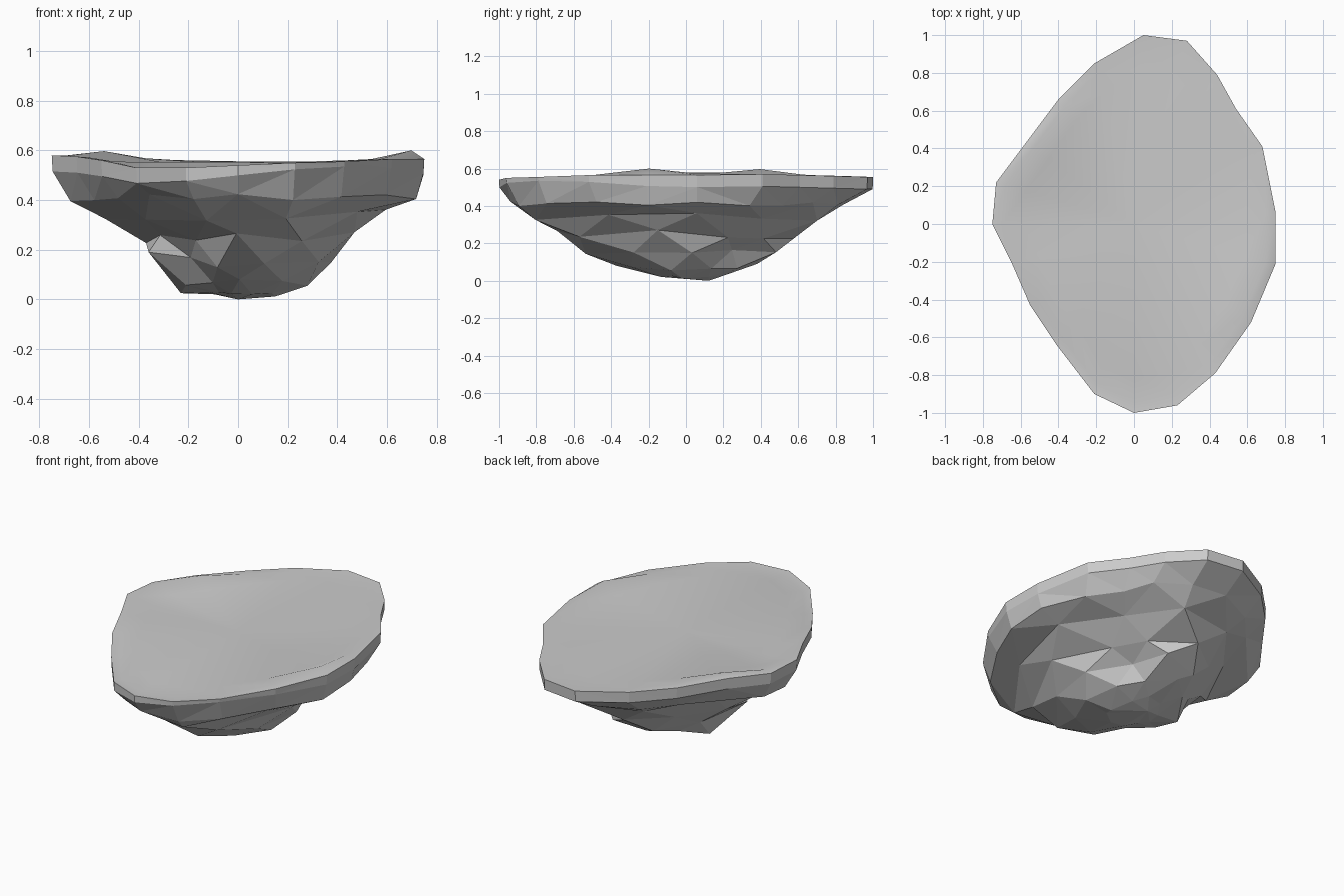
import bpy, bmesh, math, random
from mathutils import Vector

if "Cube" in bpy.data.objects:
    bpy.data.objects.remove(bpy.data.objects["Cube"])

random.seed(4)

# Plateau outline (x, y, rim height), clockwise from the back
outline = [(.05, 1, .555), (.28, .97, .555), (.44, .79, .56), (.54, .61, .565), (.68, .41, .57),
           (.75, .06, .565), (.75, -.21, .565), (.62, -.52, .565), (.43, -.79, .555), (.23, -.96, .55),
           (0, -1, .54), (-.21, -.9, .53), (-.41, -.64, .53), (-.55, -.43, .56), (-.65, -.2, .575),
           (-.75, 0, .58), (-.73, .22, .575), (-.58, .42, .58), (-.4, .66, .565), (-.21, .85, .56)]
N = len(outline)

# Underside sections: height, x min, x max, y min, y max, recess depth, jitter
sections = [(.41, -.67, .71, -.93, .85, .0, .012),
            (.34, -.52, .59, -.83, .71, .05, .018),
            (.25, -.40, .45, -.70, .58, .20, .02),
            (.15, -.32, .40, -.56, .49, .26, .02),
            (.07, -.25, .30, -.37, .38, .24, .01),
            (.025, -.12, .17, -.14, .22, .1, .005)]

bm = bmesh.new()


def ring(points):
    return [bm.verts.new(p) for p in points]


def bridge(a, b):
    return [bm.faces.new((a[i], a[(i + 1) % N], b[(i + 1) % N], b[i])) for i in range(N)]


def fan(loop, centre):
    c = bm.verts.new(centre)
    return [bm.faces.new((loop[i], loop[(i + 1) % N], c)) for i in range(N)]


def lobe(angle, centre, width):
    d = (angle - centre + math.pi) % (2 * math.pi) - math.pi
    return math.exp(-(d / width) ** 2)


# Flat top with a raised lip on the left back and the right
rim = ring(outline)
lip, dish = [], []
for x, y, z in outline:
    a = math.atan2(y, x)
    bump = .038 * lobe(a, -.25, .3) + .02 * lobe(a, 2.5, .35)
    lip.append((x * .93, y * .94, min(z + bump - .003, .606)))
    dish.append((x * .78, y * .82, .553))
lip, dish = ring(lip), ring(dish)
top_faces = bridge(rim, lip) + bridge(lip, dish) + fan(dish, (0, 0, .55))

# Thin rim band, thinnest at the front right
band = []
for x, y, z in outline:
    a = math.atan2(y, x)
    band.append((x * .995, y * .998, z - .065 + .045 * lobe(a, -1.1, .6)))
prev = ring(band)
bridge(rim, prev)

# Faceted rock below, with notches at front left and back right
for k, (z, x0, x1, y0, y1, depth, jit) in enumerate(sections):
    offsets = [[random.uniform(-jit, jit) for axis in range(3)] for i in range(N)]
    pts = []
    for i in range(N):
        # Lower rings use every second corner, staggered, for bigger facets
        s = (i - i % 2 + k % 2) % N if k > 0 else i
        x, y, _ = outline[s]
        u, v = x / .75, y
        a = math.atan2(v, u)
        cut = 1 - depth * (lobe(a, -2.35, .45) + .9 * lobe(a, .65, .35))
        dx, dy, dz = offsets[s]
        pts.append((u * (x1 if u > 0 else -x0) * cut + dx,
                    v * (y1 if v > 0 else -y0) * cut + dy, z + dz * 1.3))
    cur = ring(pts)
    bridge(prev, cur)
    prev = cur
fan(prev, (0, .12, 0))

bmesh.ops.remove_doubles(bm, verts=bm.verts, dist=.002)

# Pull single corners to the feet and knobs seen in the silhouette
for target in [(-.23, .1, .025), (0, .38, .09), (.28, -.08, .055),
               (.15, -.02, .012), (-.36, -.08, .19)]:
    t = Vector(target)
    v = min((v for v in bm.verts if .001 < v.co.z < .45), key=lambda v: (v.co - t).length)
    v.co = t

# Smooth plateau, flat rock, sharp border between them
for f in top_faces:
    f.smooth = True
bmesh.ops.triangulate(bm, faces=[f for f in bm.faces if not f.smooth], quad_method='SHORT_EDGE')
bmesh.ops.recalc_face_normals(bm, faces=bm.faces)
for e in bm.edges:
    if len({f.smooth for f in e.link_faces}) > 1:
        e.smooth = False

mesh = bpy.data.meshes.new("rock_platform")
bm.to_mesh(mesh)
bm.free()
obj = bpy.data.objects.new("rock_platform", mesh)
bpy.context.collection.objects.link(obj)
